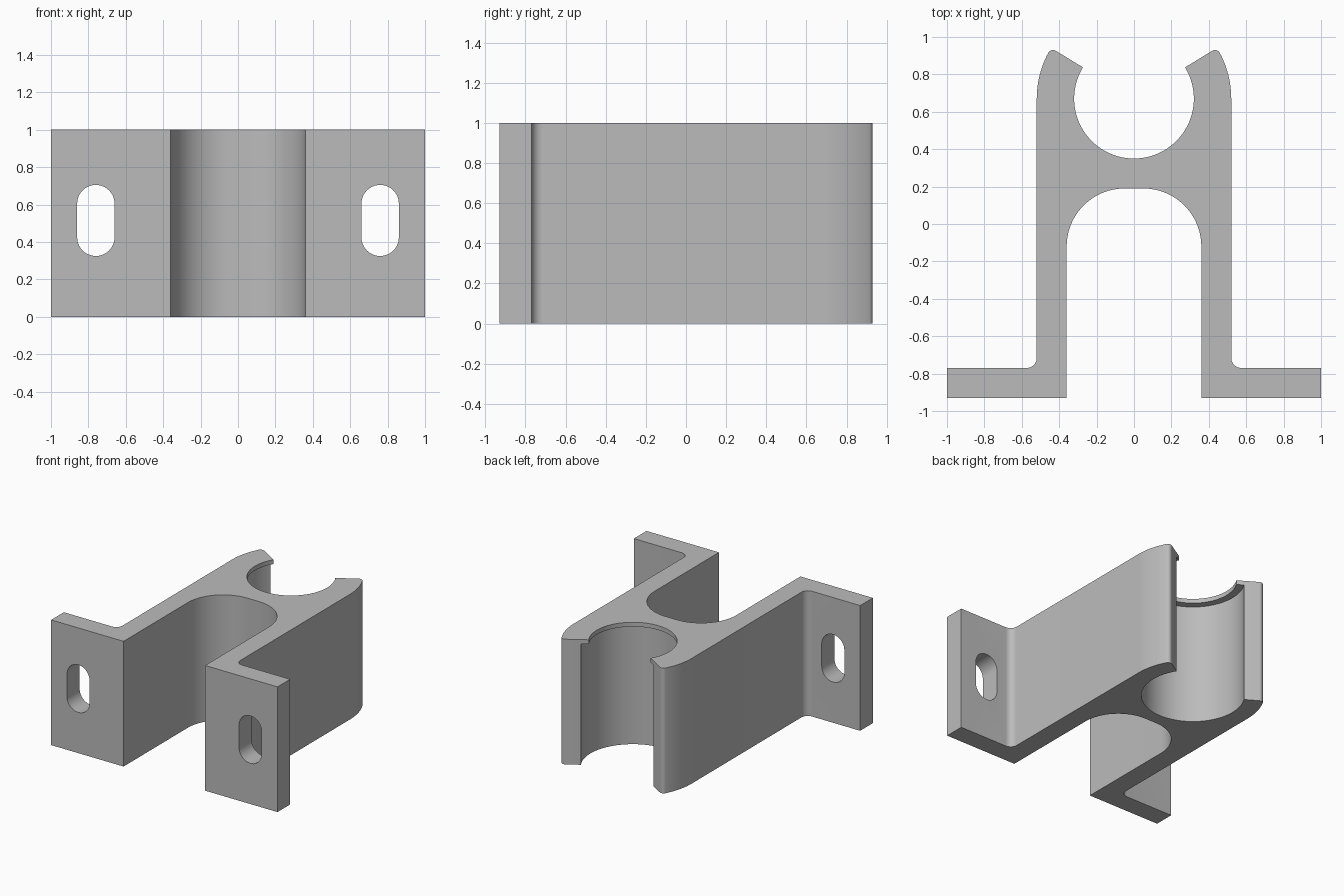
import bpy, bmesh
from math import sin, cos, asin, radians, pi

cube = bpy.data.objects.get("Cube")
if cube:
    bpy.data.objects.remove(cube, do_unlink=True)

HEIGHT = 1.0
LIP = 0.035                # thickness of the retaining lip
BORE_Y = 0.67              # centre of the open ring
LIP_R, BORE_R, OUTER_R = 0.32, 0.377, 0.52
ARM_IN, FOOT_BACK, FRONT = 0.36, -0.77, -0.93


def arc(cx, cy, r, start, end, n):
    """Points along an arc, angles in degrees."""
    angles = [radians(start + (end - start) * i / n) for i in range(n + 1)]
    return [(cx + r * cos(a), cy + r * sin(a)) for a in angles]


def prism(name, points, low, high, axis="Z"):
    """Extrude a closed outline along Z, or along Y for an x-z outline."""
    bm = bmesh.new()
    place = (lambda p: (p[0], p[1], low)) if axis == "Z" else (lambda p: (p[0], low, p[1]))
    face = bm.faces.new([bm.verts.new(place(p)) for p in points])
    grown = bmesh.ops.extrude_face_region(bm, geom=[face])["geom"]
    shift = (0, 0, high - low) if axis == "Z" else (0, high - low, 0)
    bmesh.ops.translate(bm, vec=shift, verts=[v for v in grown if isinstance(v, bmesh.types.BMVert)])
    bmesh.ops.recalc_face_normals(bm, faces=bm.faces)
    mesh = bpy.data.meshes.new(name)
    bm.to_mesh(mesh)
    bm.free()
    obj = bpy.data.objects.new(name, mesh)
    bpy.context.collection.objects.link(obj)
    return obj


def cut(target, cutter):
    """Subtract the cutter for good and discard it."""
    cutter.hide_render = True
    mod = target.modifiers.new("cut", "BOOLEAN")
    mod.operation, mod.solver, mod.object = "DIFFERENCE", "EXACT", cutter
    bpy.ops.object.select_all(action="DESELECT")
    bpy.context.view_layer.objects.active = target
    target.select_set(True)
    bpy.ops.object.modifier_apply(modifier=mod.name)
    bpy.data.objects.remove(cutter, do_unlink=True)


# Right half of the outline, from the arch crown round to the bottom of the ring
mouth = 31.5
tip_r = 0.03
tip_angle = mouth - asin(tip_r / (OUTER_R - tip_r)) * 180 / pi
tip_x = (OUTER_R - tip_r) * cos(radians(tip_angle))
tip_y = BORE_Y + (OUTER_R - tip_r) * sin(radians(tip_angle))

half = arc(0.05, -0.12, 0.31, 90, 0, 24)                          # arch
half += [(ARM_IN, FRONT), (1, FRONT), (1, FOOT_BACK)]             # foot
half += arc(OUTER_R + 0.055, FOOT_BACK + 0.055, 0.055, 270, 180, 10)
half += arc(0, BORE_Y, OUTER_R, 0, tip_angle, 12)                 # outer jaw
half += arc(tip_x, tip_y, tip_r, tip_angle, mouth + 90, 10)[1:]   # rounded tip
half += arc(0, BORE_Y, LIP_R, mouth, -90, 40)                     # inner ring
outline = half + [(-x, y) for x, y in reversed(half[:-1])]

bracket = prism("clip_bracket", outline, 0, HEIGHT)

# Wider bore below the lip
cut(bracket, prism("bore_cutter", arc(0, BORE_Y, BORE_R, 0, 357, 119), -0.1, HEIGHT - LIP))

# Screw slots in both feet
for side in (-1, 1):
    x = side * 0.76
    slot = arc(x, 0.605, 0.1, 0, 180, 20) + arc(x, 0.425, 0.1, 180, 360, 20)
    cut(bracket, prism("slot_cutter", slot, FRONT - 0.1, FOOT_BACK + 0.1, "Y"))

# Single grey finish
grey = bpy.data.materials.new("mid_grey")
grey.use_nodes = True
colour = (0.5, 0.5, 0.5, 1)
grey.diffuse_color = colour
grey.node_tree.nodes["Principled BSDF"].inputs["Base Color"].default_value = colour
bracket.data.materials.clear()
bracket.data.materials.append(grey)

bpy.ops.object.select_all(action="DESELECT")
bracket.select_set(True)
bpy.context.view_layer.objects.active = bracket
bpy.ops.object.shade_smooth_by_angle(angle=radians(30))
